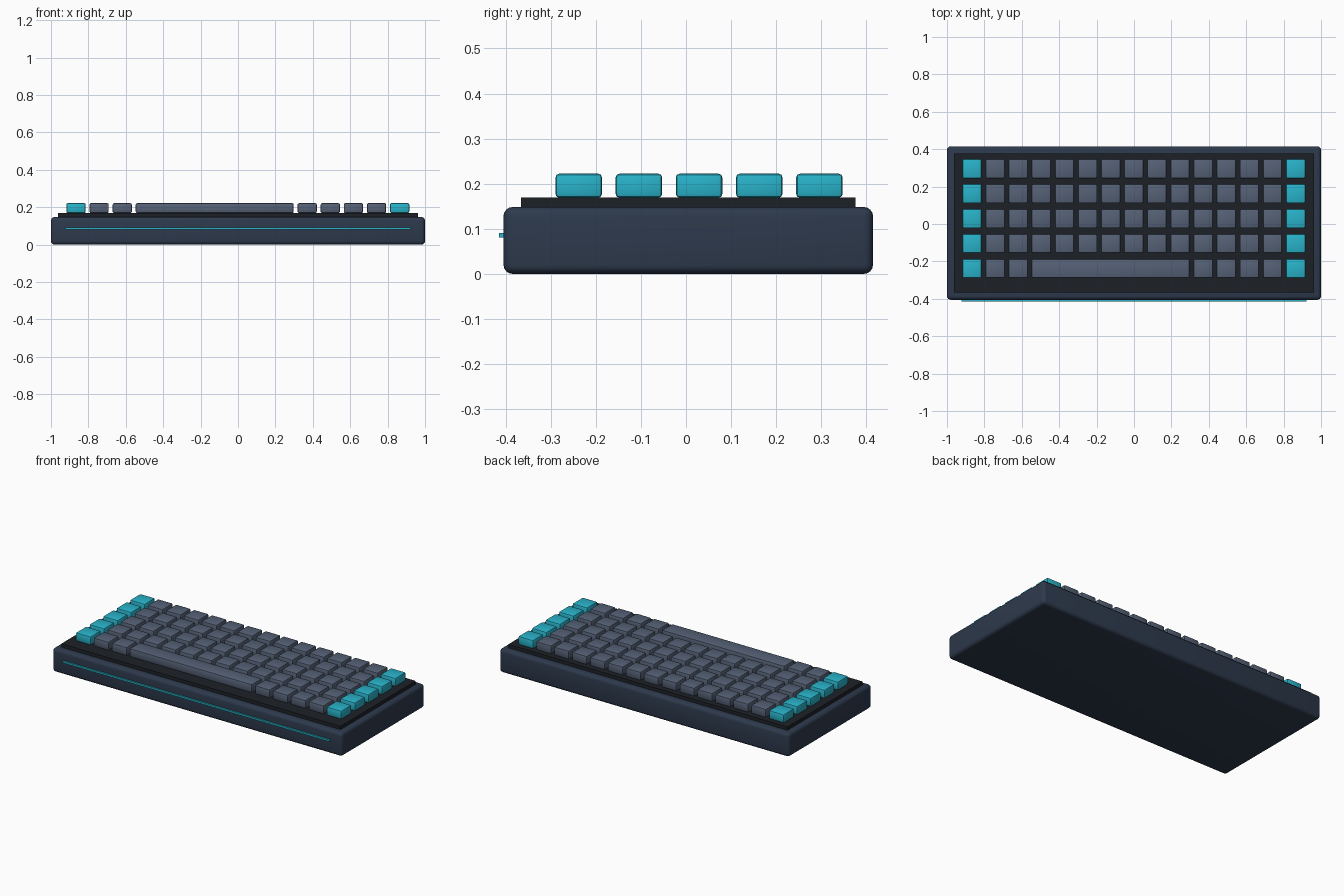
import bpy

if "Cube" in bpy.data.objects:
    bpy.data.objects.remove(bpy.data.objects["Cube"])


def material(name, rgb):
    m = bpy.data.materials.new(name)
    m.diffuse_color = (*rgb, 1)
    m.use_nodes = True
    m.node_tree.nodes["Principled BSDF"].inputs["Base Color"].default_value = m.diffuse_color
    return m


NAVY = material("navy", (0.026, 0.041, 0.072))
BLACK = material("black", (0.012, 0.015, 0.020))
SLATE = material("slate", (0.091, 0.120, 0.181))
TEAL = material("teal", (0.022, 0.450, 0.590))


def box(name, x, y, z, mat, bevel=0.0, segments=3):
    """Box spanning the (min, max) pairs x, y, z with optionally rounded edges."""
    spans = (x, y, z)
    bpy.ops.mesh.primitive_cube_add(size=1, location=[(a + b) / 2 for a, b in spans])
    ob = bpy.context.object
    ob.name = name
    ob.scale = [b - a for a, b in spans]
    bpy.ops.object.transform_apply(location=False, rotation=False, scale=True)
    ob.data.materials.append(mat)
    if bevel:
        mod = ob.modifiers.new("round_edges", "BEVEL")
        mod.width = bevel
        mod.segments = segments
        bpy.ops.object.modifier_apply(modifier=mod.name)
        bpy.ops.object.shade_smooth_by_angle()
    return ob


# Case, switch plate and front light strip
box("case", (-1, 1), (-0.405, 0.415), (0, 0.148), NAVY, 0.02, 4)
box("switch_plate", (-0.963, 0.963), (-0.366, 0.376), (0.148, 0.169), BLACK)
box("light_strip", (-0.922, 0.922), (-0.415, -0.40), (0.080, 0.091), TEAL)

# Key grid: 15 columns by 5 rows, the front row has a wide space bar
COLS, ROWS = 15, 5
PITCH_X, PITCH_Y = 0.1236, 0.1335
KEY, KEY_Z = 0.0515, (0.169, 0.222)
SPACE_FIRST, SPACE_LAST = 3, 9


def col_x(c):
    return (c - (COLS - 1) / 2) * PITCH_X - 0.001


for r in range(ROWS):
    y = -0.238 + r * PITCH_Y
    for c in range(COLS):
        first = last = c
        name = f"key_{r}_{c}"
        if r == 0 and SPACE_FIRST <= c <= SPACE_LAST:
            if c != SPACE_FIRST:
                continue
            last, name = SPACE_LAST, "space_bar"
        mat = TEAL if c in (0, COLS - 1) else SLATE
        box(name, (col_x(first) - KEY, col_x(last) + KEY),
            (y - KEY, y + KEY), KEY_Z, mat, 0.008, 2)
